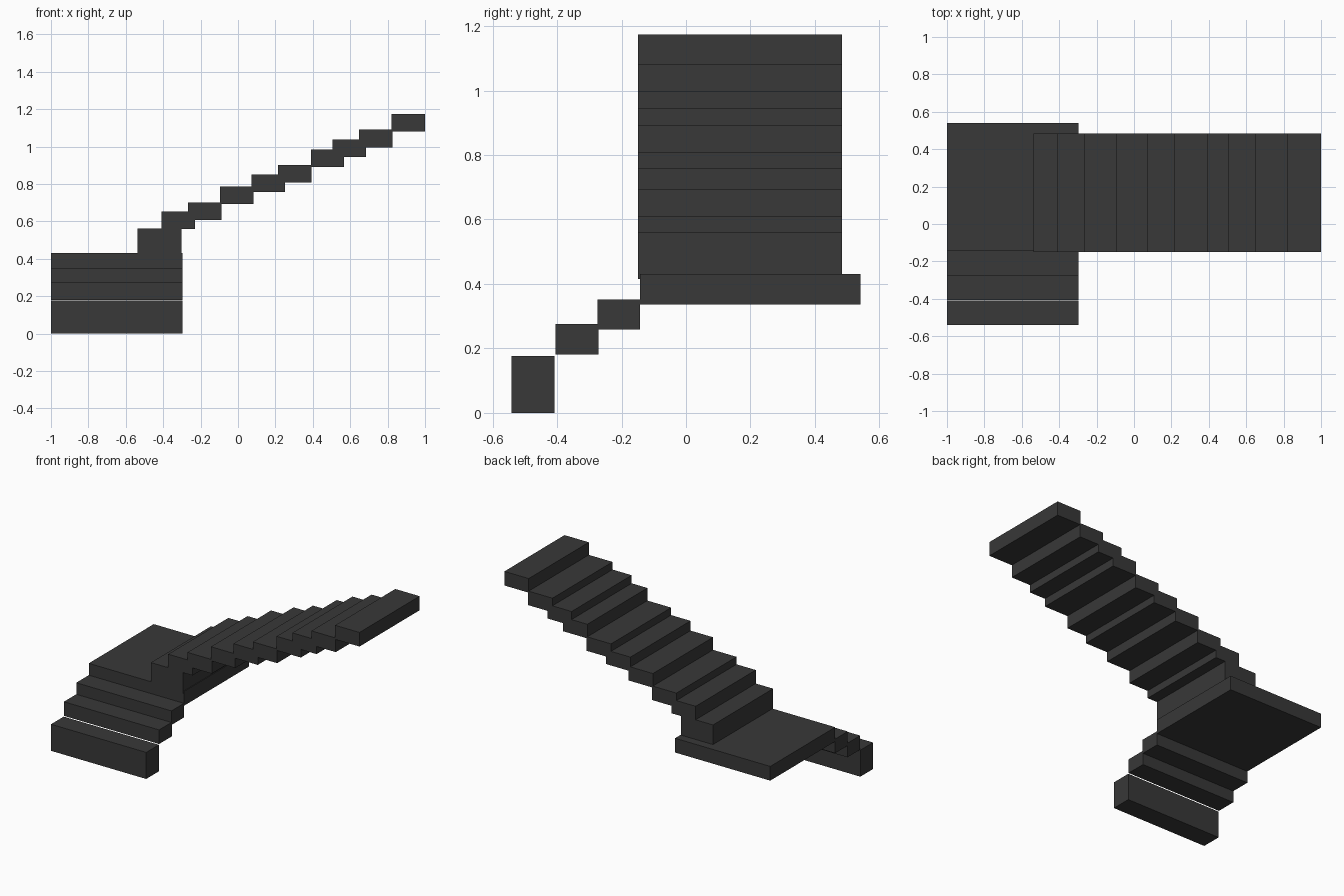
import bpy

if "Cube" in bpy.data.objects:
    bpy.data.objects.remove(bpy.data.objects["Cube"])

stone = bpy.data.materials.new("dark_stone")
stone.diffuse_color = (0.04, 0.04, 0.04, 1)
stone.use_nodes = True
stone.node_tree.nodes["Principled BSDF"].inputs["Base Color"].default_value = stone.diffuse_color


def box(name, x, y, z):
    """Box spanning the given (min, max) ranges."""
    bpy.ops.mesh.primitive_cube_add(
        size=1, location=[(a + b) / 2 for a, b in (x, y, z)])
    ob = bpy.context.object
    ob.name = name
    ob.data.name = name
    ob.scale = [b - a for a, b in (x, y, z)]
    bpy.ops.object.transform_apply(location=False, rotation=False, scale=True)
    ob.data.materials.append(stone)
    return ob


THICK = 0.094          # tread thickness
TREAD = 0.179          # upper tread depth
LOWER_X = (-1.0, -0.298)
UPPER_Y = (-0.149, 0.484)

# Lower flight, climbing toward the back
box("lower_start_step", LOWER_X, (-0.541, -0.408), (0, 0.177))
for i, (y, top) in enumerate([(-0.405, 0.275), (-0.275, 0.352)], 1):
    box(f"lower_step_{i}", LOWER_X, (y, y + 0.133), (top - THICK, top))

# Corner landing
box("landing", LOWER_X, (-0.143, 0.541), (0.336, 0.431))

# Upper flight, climbing to the right with uneven spacing
box("upper_start_step", (-0.538, -0.303), UPPER_Y, (0.415, 0.562))
steps = [(-0.410, 0.652), (-0.268, 0.702), (-0.095, 0.786),
         (0.071, 0.851), (0.214, 0.901), (0.389, 0.985),
         (0.505, 1.039), (0.646, 1.090), (0.821, 1.174)]
for i, (x, top) in enumerate(steps, 1):
    box(f"upper_step_{i}", (x, x + TREAD), UPPER_Y, (top - THICK, top))
